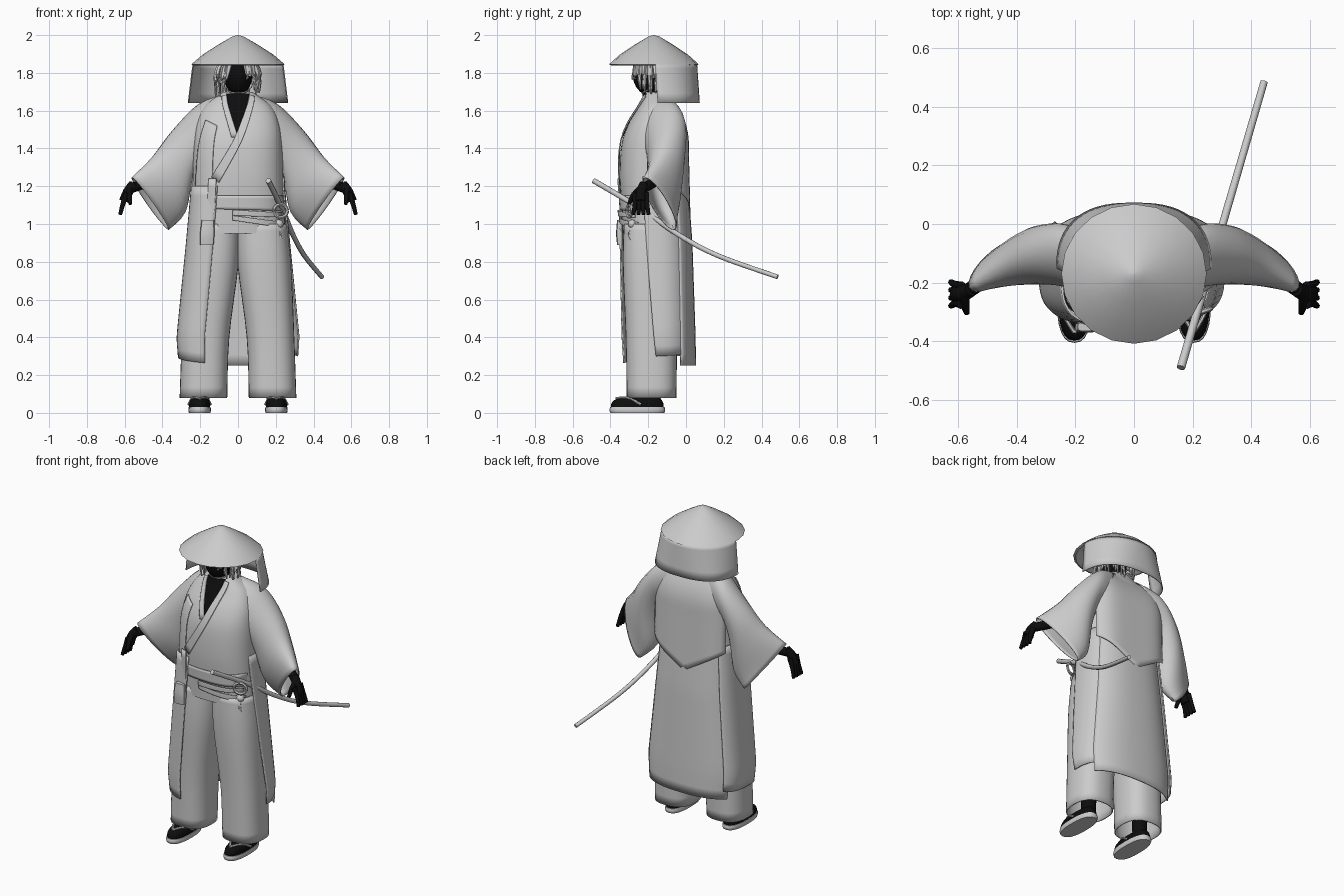
import bpy, bmesh, math, random
from mathutils import Vector
from mathutils.bvhtree import BVHTree

if "Cube" in bpy.data.objects:
    bpy.data.objects.remove(bpy.data.objects["Cube"])
random.seed(4)
made = []


def material(name, value):
    m = bpy.data.materials.new(name)
    m.use_nodes = True
    m.diffuse_color = (value, value, value, 1)
    m.node_tree.nodes["Principled BSDF"].inputs["Base Color"].default_value = (value, value, value, 1)
    return m


CLOTH, SKIN = material("light grey cloth", 0.6), material("black skin", 0.004)


def finish(name, bm, mat, thick=0.0):
    bmesh.ops.recalc_face_normals(bm, faces=bm.faces)
    me = bpy.data.meshes.new(name)
    bm.to_mesh(me)
    bm.free()
    me.materials.append(mat)
    ob = bpy.data.objects.new(name, me)
    bpy.context.collection.objects.link(ob)
    if thick:
        sol = ob.modifiers.new("thickness", "SOLIDIFY")
        sol.thickness, sol.offset = thick, 0
    made.append(ob)
    return ob


def grid(name, rows, mat, closed=False, cap=False, thick=0.0):
    """Skin a list of point rows; closed rows form a tube."""
    bm = bmesh.new()
    vs = [[bm.verts.new(p) for p in row] for row in rows]
    for a, b in zip(vs, vs[1:]):
        n = len(a)
        for i in range(n if closed else n - 1):
            j = (i + 1) % n
            bm.faces.new((a[i], a[j], b[j], b[i]))
    if cap:
        bm.faces.new(vs[0])
        bm.faces.new(vs[-1])
    return finish(name, bm, mat, thick)


def spline(keys, steps=4):
    """Smooth path through tuples of any length."""
    k = [keys[0]] + list(keys) + [keys[-1]]
    out = []
    for i in range(1, len(k) - 2):
        for s in range(steps):
            t = s / steps
            out.append(tuple(0.5 * (2 * b + (c - a) * t + (2 * a - 5 * b + 4 * c - d) * t * t
                                    + (3 * b - a - 3 * c + d) * t ** 3)
                             for a, b, c, d in zip(k[i - 1], k[i], k[i + 1], k[i + 2])))
    return out + [tuple(keys[-1])]


def section(deg, cx, rx, front, back, z, p=0.8):
    """Point on a squarish oval; angle 0 is the front, 90 is +x."""
    s, c = math.sin(math.radians(deg)), math.cos(math.radians(deg))
    bend = lambda v: math.copysign(abs(v) ** p, v)
    return (cx + rx * bend(s), (front + back) / 2 - (back - front) / 2 * bend(c), z)


def loft(name, keys, mat, n=32, cap=False, thick=0.0, p=0.8):
    rows = [[section(360 * i / n, *k, p) for i in range(n)] for k in spline(keys)]
    return grid(name, rows, mat, True, cap, thick)


def tube(name, pts, r0, r1, mat, n=8, steps=4):
    path = [Vector(p) for p in spline(pts, steps)]
    rows = []
    for i, c in enumerate(path):
        d = path[min(i + 1, len(path) - 1)] - path[max(i - 1, 0)]
        q = d.to_track_quat("Z", "Y")
        r = r0 + (r1 - r0) * i / (len(path) - 1)
        rows.append([c + q @ Vector((r * math.cos(math.tau * j / n), r * math.sin(math.tau * j / n), 0))
                     for j in range(n)])
    return grid(name, rows, mat, True, True)


def ball(name, loc, size, mat, n=20):
    bm = bmesh.new()
    bmesh.ops.create_uvsphere(bm, u_segments=n, v_segments=n // 2, radius=1)
    for v in bm.verts:
        v.co = Vector(a * b + c for a, b, c in zip(v.co, size, loc))
    return finish(name, bm, mat)


# Robe body and trousers
torso = loft("robe_body", [(0, .25, -.335, .0, .95), (0, .245, -.342, 0, 1.1), (0, .24, -.352, 0, 1.25),
                           (0, .235, -.342, 0, 1.42), (0, .22, -.305, -.015, 1.53), (0, .18, -.25, -.045, 1.62),
                           (0, .12, -.225, -.075, 1.67), (0, .075, -.215, -.09, 1.70)], CLOTH, 48, True)
bm = bmesh.new()
bm.from_mesh(torso.data)
body_tree = BVHTree.FromBMesh(bm)
bm.free()
for s, side in ((1, "left"), (-1, "right")):
    loft(side + "_trouser_leg", [(s * .183, .122, -.31, -.055, .08), (s * .172, .122, -.315, -.05, .4),
                                 (s * .14, .138, -.33, -.04, .78), (s * .125, .13, -.325, -.03, 1.0)],
         CLOTH, thick=.008)


def plate(name, edge_a, edge_b, mat, off=.006, n=10, thick=.007):
    """Cloth piece laid on the robe front between two (x, z) edges."""
    rows = []
    for (xa, za), (xb, zb) in zip(spline(edge_a), spline(edge_b)):
        row = []
        for i in range(n + 1):
            x, z = xa + (xb - xa) * i / n, za + (zb - za) * i / n
            hit = body_tree.ray_cast(Vector((x, -1, z)), Vector((0, 1, 0)))[0]
            row.append((x, (hit.y if hit else -.15) - off, z))
        rows.append(row)
    return grid(name, rows, mat, thick=thick)


# Chest opening, lapels, coat front, sash
plate("bare_chest", [(-.06, 1.69), (-.05, 1.62), (-.003, 1.47)], [(.06, 1.69), (.045, 1.62), (.003, 1.47)], SKIN, .003)
plate("right_lapel", [(-.085, 1.675), (-.08, 1.62), (-.035, 1.46)], [(-.06, 1.685), (-.05, 1.62), (0, 1.46)], CLOTH)
plate("left_lapel", [(.06, 1.685), (.045, 1.62), (-.02, 1.45), (-.14, 1.25)],
      [(.085, 1.675), (.08, 1.62), (.02, 1.44), (-.1, 1.22)], CLOTH, .008)
plate("right_coat_front", [(-.17, 1.55), (-.21, 1.4), (-.23, 1.1)], [(-.11, 1.52), (-.13, 1.4), (-.14, 1.1)], CLOTH, .004)
plate("sash", [(-.14, 1.15), (-.14, 1.08)], [(.235, 1.15), (.235, 1.07)], CLOTH, .008)
plate("upper_belt", [(-.03, 1.075), (-.03, 1.045)], [(.23, 1.06), (.23, 1.035)], CLOTH, .018)
plate("lower_belt", [(-.03, 1.045), (-.03, 1.02)], [(.235, 1.01), (.235, .98)], CLOTH, .013)
plate("hanging_strap", [(-.155, 1.24), (-.165, 1.02)], [(-.115, 1.24), (-.125, 1.02)], CLOTH, .02)
loft("pouch", [(-.16, .032, -.365, -.335, 1.02), (-.163, .038, -.37, -.335, .95), (-.165, .036, -.365, -.335, .89)],
     CLOTH, 12, True, p=.5)

# Back yoke joining the sleeves, with a pointed hem
rows = []
for j in range(17):
    u, row = j / 16, []
    for i in range(25):
        x = .25 * (i / 12 - 1)
        top, hem = 1.68 - 1.6 * x * x, 1.02 + .6 * abs(x)
        z = top + (hem - top) * u
        drop = max(0, (z - 1.42) / .26)
        row.append((x, .012 + .024 * max(0, 1.4 - z) - .11 * drop ** 2.2 - .06 * abs(x / .25) ** 5, z))
    rows.append(row)
grid("back_yoke", rows, CLOTH, thick=.006)

# Long coat skirt in three hanging panels
SKIRT = [(.235, -.34, .0, 1.4), (.245, -.348, .006, 1.2), (.272, -.352, .028, .9),
         (.322, -.345, .045, .4), (.31, -.335, .047, .24)]


def skirt_panel(name, top, a_top, a_low, b_top, b_low, hem_a, hem_b, p=.8, off=0.0, n=18, m=18):
    rows = []
    for j in range(m + 1):
        t, row = j / m, []
        for i in range(n + 1):
            u = i / n
            z = top + (hem_a + (hem_b - hem_a) * u - top) * t
            k = next(q for q in range(4) if z >= SKIRT[q + 1][3])
            f = (SKIRT[k][3] - z) / (SKIRT[k][3] - SKIRT[k + 1][3])
            rx, fr, bk = (a + (b - a) * f for a, b in zip(SKIRT[k][:3], SKIRT[k + 1][:3]))
            a = (a_top + (a_low - a_top) * t) * (1 - u) + (b_top + (b_low - b_top) * t) * u
            row.append(section(a, 0, rx + off, fr - off, bk + off, z, p))
        rows.append(row)
    grid(name, rows, CLOTH, thick=.008)


skirt_panel("left_side_panel", 1.25, 75, 88, 132, 132, .3, .31)
skirt_panel("coat_back_panel", 1.3, 126, 122, 234, 238, .25, .25, off=.002)
skirt_panel("right_front_panel", 1.2, 228, 228, 346, 338, .31, .265, .58)

# Wide sleeves: top point, bottom point, half width
SLEEVE = [(.08, -.12, 1.68, .13, -.13, 1.35, .10), (.20, -.11, 1.635, .20, -.12, 1.36, .12),
          (.34, -.115, 1.495, .25, -.10, 1.24, .105), (.45, -.15, 1.355, .285, -.085, 1.06, .085),
          (.56, -.215, 1.245, .37, -.065, .97, .05)]
for s, side in ((1, "left"), (-1, "right")):
    rows = []
    for tx, ty, tz, bx, by, bz, w in spline(SLEEVE):
        top, low, across = Vector((tx, ty, tz)), Vector((bx, by, bz)), Vector((.35, .94, 0)) * w
        row = []
        for i in range(24):
            a = math.tau * i / 24
            p = (top + low) / 2 + (top - low) / 2 * math.cos(a) + across * math.sin(a)
            row.append((s * p.x, p.y, p.z))
        rows.append(row)
    grid(side + "_sleeve", rows, CLOTH, True, thick=.006)

    # Arm and hand
    flip = lambda *pts: [(s * x, y, z) for x, y, z in pts]
    tube(side + "_arm", flip((.37, -.125, 1.27), (.47, -.165, 1.225), (.575, -.235, 1.185)), .03, .025, SKIN, 10)
    tube(side + "_palm", flip((.555, -.222, 1.21), (.582, -.237, 1.17), (.60, -.24, 1.12)), .025, .03, SKIN, 12)
    for f in range(4):
        y = -.207 - f * .021
        tube(side + "_finger", flip((.588, y - .004, 1.165), (.608, y, 1.11),
                                    (.624, y + .009 - f * .006, 1.05)), .016, .010, SKIN, 8)
    tube(side + "_thumb", flip((.577, -.24, 1.19), (.575, -.28, 1.15), (.57, -.302, 1.105)), .018, .010, SKIN, 8)

    # Foot and sandal
    cx = s * .203
    tube(side + "_ankle", flip((.195, -.18, .03), (.19, -.18, .3)), .042, .05, SKIN, 12)
    loft(side + "_foot", [(cx, .055, -.397, -.118, .028), (cx, .055, -.395, -.12, .05),
                          (cx, .048, -.375, -.13, .07), (cx, .035, -.33, -.14, .082)], SKIN, 24, True)
    loft(side + "_sandal", [(cx, .057, -.40, -.115, 0), (cx, .06, -.405, -.11, .014), (cx, .058, -.402, -.113, .03)],
         CLOTH, 24, True)
    for d in (-1, 1):
        tube(side + "_sandal_strap", [(cx, -.37, .077), (cx + d * .036, -.31, .08), (cx + d * .058, -.24, .045)],
             .007, .007, CLOTH, 6)

# Head, neck and hair
ball("head", (0, -.19, 1.79), (.076, .092, .11), SKIN)
tube("neck", [(0, -.14, 1.6), (0, -.165, 1.75)], .06, .05, SKIN, 12)
ball("hair_cap", (0, -.17, 1.825), (.092, .095, .085), CLOTH)
for i in range(38):
    a = 32 + 296 * i / 37 + random.uniform(-4, 4)
    x, c, r = math.sin(math.radians(a)), math.cos(math.radians(a)), random.uniform(.1, .122)
    low = random.uniform(1.66, 1.72) + max(0, c - .35) * .16
    tube("hair_lock", [(x * .08, -.18 - c * .09, 1.87), (x * r, -.18 - c * .11, 1.79),
                       (x * r * random.uniform(.88, 1.1), -.18 - c * r, low)], .018, .004, CLOTH, 5, 3)
tube("neck_cord", [(-.06, -.2, 1.71), (-.03, -.228, 1.695), (.03, -.228, 1.695), (.06, -.2, 1.71)],
     .004, .004, CLOTH, 6)

# Straw hat and its hanging cloth
HAT = [(.003, 2.0), (.03, 1.992), (.1, 1.95), (.18, 1.897), (.238, 1.845), (.225, 1.84), (.1, 1.9), (.003, 1.93)]
grid("hat", [[(1.04 * r * math.sin(math.tau * i / 20), -.17 - r * math.cos(math.tau * i / 20), z)
              for i in range(20)] for r, z in HAT], CLOTH, True, True)
grid("hat_curtain", [[section(91 + 178 * i / 32, 0, .238 + .025 * t, -.39, .056 + .014 * t, 1.848 - .208 * t,
                              .98 - .2 * t)
                      for i in range(33)] for t in (0, .12, .25, .5, .75, 1)], CLOTH, thick=.006)

# Sheathed sword with ring guard and cord knot
line = [(.16 + .285 * (y + .49) / .98, y, z)
        for y, z in ((-.49, 1.23), (-.23, 1.075), (-.035, .94), (.17, .832), (.485, .72))]
tube("sword", line, .0145, .0125, CLOTH, 10, 6)
tube("guard_ring", [(.226 + .036 * math.cos(math.tau * i / 12), -.30 + .012 * math.cos(math.tau * i / 12),
                     1.07 + .034 * math.sin(math.tau * i / 12)) for i in range(13)], .009, .009, CLOTH, 6, 2)
ball("cord_knot", (.215, -.285, 1.0), (.026, .022, .024), CLOTH, 12)
for dx, dz in ((-.022, -.06), (.012, -.085)):
    tube("cord_tail", [(.215, -.285, 1.0), (.213 + dx * .6, -.295, .98 + dz * .4), (.215 + dx, -.285, .99 + dz)],
         .009, .014, CLOTH, 6)

for ob in made:
    ob.select_set(True)
bpy.context.view_layer.objects.active = torso
bpy.ops.object.shade_smooth_by_angle(angle=math.radians(45))
